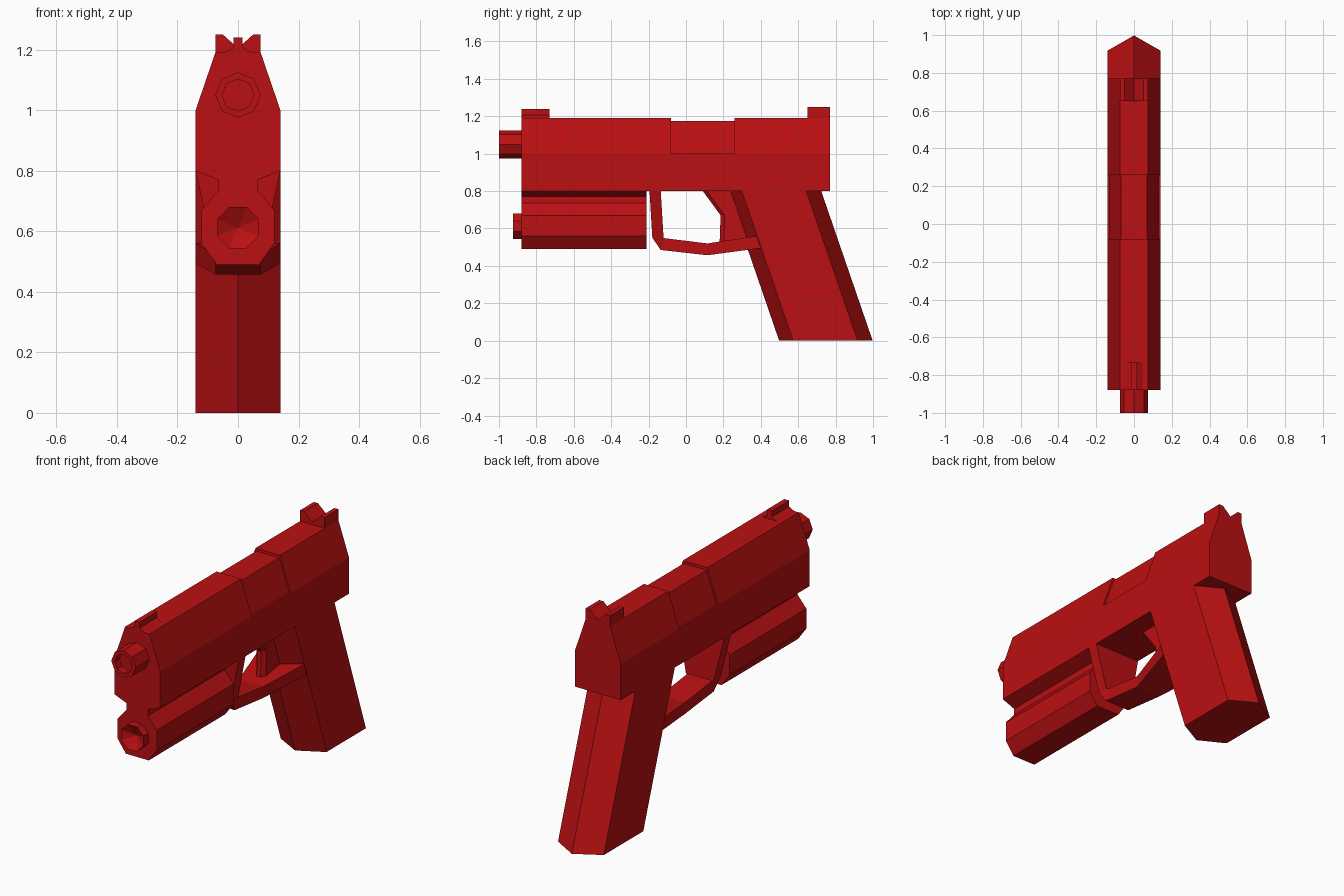
import bpy, bmesh, math

if "Cube" in bpy.data.objects:
    bpy.data.objects.remove(bpy.data.objects["Cube"], do_unlink=True)

red = bpy.data.materials.new("deep_red")
red.use_nodes = True
red.diffuse_color = (0.5, 0.005, 0.006, 1)
red.node_tree.nodes["Principled BSDF"].inputs["Base Color"].default_value = red.diffuse_color


def loft(name, rings):
    """Skin a closed solid over rings of equal point count and cap both ends."""
    bm = bmesh.new()
    loops = [[bm.verts.new(p) for p in ring] for ring in rings]
    n = len(loops[0])
    for a, b in zip(loops, loops[1:]):
        for i in range(n):
            j = (i + 1) % n
            bm.faces.new((a[i], a[j], b[j], b[i]))
    bm.faces.new(loops[0])
    bm.faces.new(loops[-1])
    bmesh.ops.remove_doubles(bm, verts=bm.verts, dist=0.0001)
    bmesh.ops.recalc_face_normals(bm, faces=bm.faces)
    mesh = bpy.data.meshes.new(name)
    bm.to_mesh(mesh)
    bm.free()
    mesh.materials.append(red)
    obj = bpy.data.objects.new(name, mesh)
    bpy.context.collection.objects.link(obj)
    return obj


def bar(name, half, y0, y1):
    """Symmetric profile (x, z), given for +x only, extruded along y."""
    outline = half + [(-x, z) for x, z in reversed(half) if x > 0]
    return loft(name, [[(x, y, z) for x, z in outline] for y in (y0, y1)])


def octagon(r, y, z, turn):
    return [(r * math.cos(turn + i * math.pi / 4), y,
             z + r * math.sin(turn + i * math.pi / 4)) for i in range(8)]


# Slide: lower body, two tapered tops and the recessed port between them
bar("slide_body", [(0.14, 0.8), (0.14, 1.0)], -0.88, 0.77)
taper = [(0.14, 1.0), (0.075, 1.19)]
bar("slide_top_front", taper, -0.88, -0.08)
bar("slide_top_rear", taper, 0.26, 0.77)
bar("ejection_port", [(0.13, 1.0), (0.07, 1.175)], -0.08, 0.26)

# Sights
bar("front_sight", [(0.045, 1.19), (0.015, 1.207), (0.015, 1.24)], -0.88, -0.73)
bar("rear_sight", [(0.075, 1.19), (0.075, 1.25), (0.05, 1.25), (0, 1.205)], 0.65, 0.77)

# Barrel with a shallow recessed bore
loft("barrel", [octagon(r, y, 1.05, 0) for r, y in
                ((0.075, -0.87), (0.075, -1.0), (0.053, -1.0), (0.053, -0.96))])

# Under-barrel lamp, its rail neck and the conical lens
bar("lamp_body", [(0.07, 0.49), (0.12, 0.56), (0.12, 0.67), (0.065, 0.735),
                  (0.065, 0.77), (0.14, 0.8)], -0.88, -0.21)
loft("lamp_lens", [octagon(r, y, 0.612, math.pi / 8) for r, y in
                   ((0.074, -0.87), (0.074, -0.925), (0.001, -0.885))])


# Slanted grip with pointed front and back
def grip_ring(y, z):
    return [(0, y, z), (0.14, y + 0.075, z), (0.14, y + 0.42, z),
            (0, y + 0.5, z), (-0.14, y + 0.42, z), (-0.14, y + 0.075, z)]


loft("grip", [grip_ring(0.498, 0), grip_ring(0.223, 0.8)])

# Trigger guard: outer point, inner point and half width at each station
stations = [((-0.195, 0.8), (-0.135, 0.8), 0.14),
            ((-0.18, 0.55), (-0.12, 0.55), 0.085),
            ((-0.135, 0.485), (-0.115, 0.548), 0.075),
            ((0.115, 0.457), (0.115, 0.52), 0.075),
            ((0.40, 0.495), (0.377, 0.56), 0.14)]
loft("trigger_guard", [[(-w, *o), (w, *o), (w, *i), (-w, *i)] for o, i, w in stations])


# Trigger blade with a chamfered front, running back into the grip
def trigger_ring(front, back, z):
    return [(-0.012, front, z), (0.012, front, z), (0.03, front + 0.022, z),
            (0.03, back, z), (-0.03, back, z), (-0.03, front + 0.022, z)]


loft("trigger", [trigger_ring(0.09, 0.26, 0.8), trigger_ring(0.185, 0.29, 0.67),
                 trigger_ring(0.18, 0.34, 0.53)])
